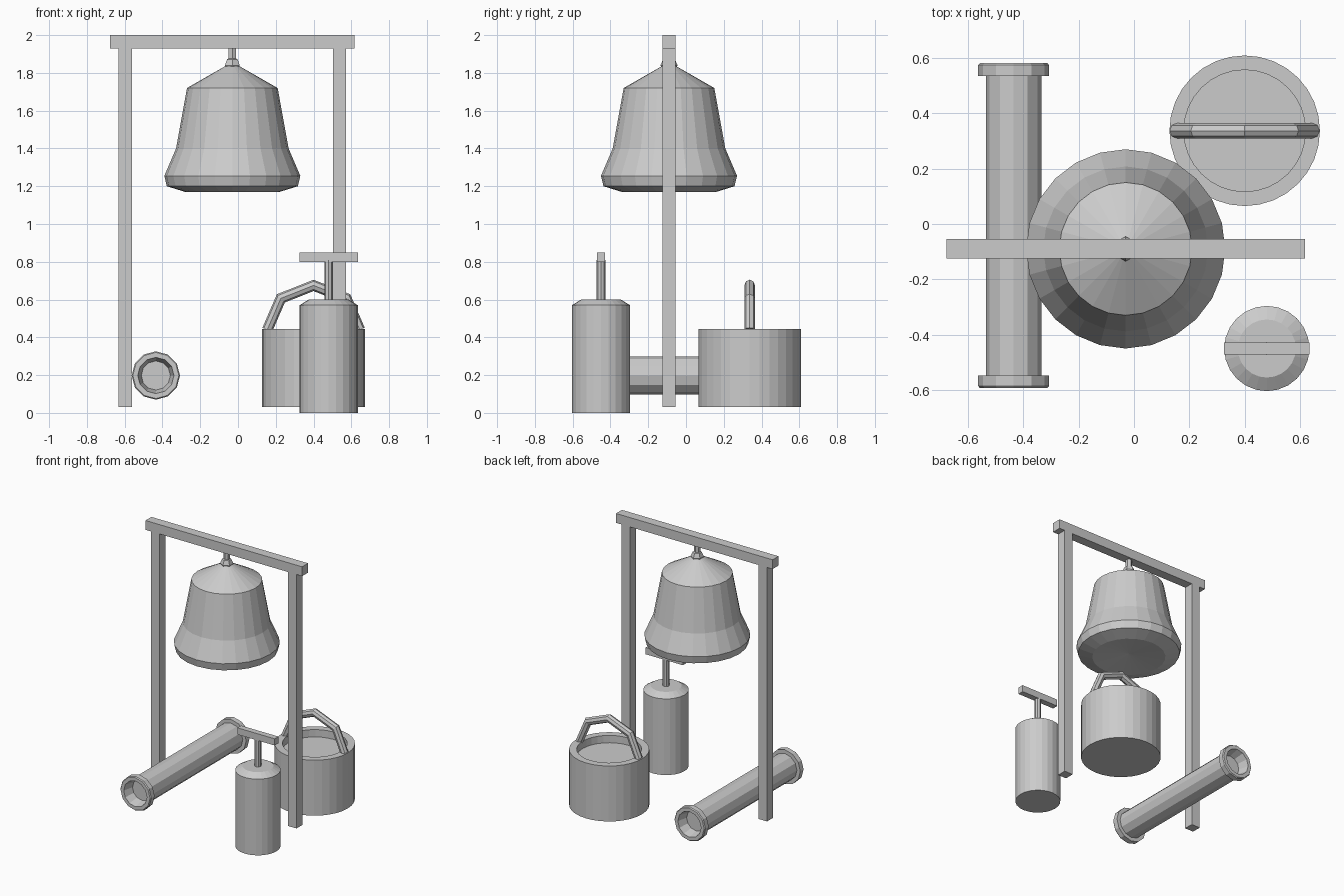
import bpy, bmesh, math
from mathutils import Vector, Matrix

if "Cube" in bpy.data.objects:
    bpy.data.objects.remove(bpy.data.objects["Cube"])


def finish(name, bm):
    bmesh.ops.recalc_face_normals(bm, faces=bm.faces)
    me = bpy.data.meshes.new(name)
    bm.to_mesh(me)
    bm.free()
    ob = bpy.data.objects.new(name, me)
    bpy.context.collection.objects.link(ob)
    return ob


def box(name, x, y, z):
    bm = bmesh.new()
    bmesh.ops.create_cube(bm, size=1)
    for v in bm.verts:
        v.co = [lo + (c + 0.5) * (hi - lo) for c, (lo, hi) in zip(v.co, (x, y, z))]
    return finish(name, bm)


def skin(bm, rings):
    for a, b in zip(rings, rings[1:]):
        n = max(len(a), len(b))
        for i in range(n):
            j = (i + 1) % n
            quad = [a[i % len(a)], a[j % len(a)], b[j % len(b)], b[i % len(b)]]
            bm.faces.new(list(dict.fromkeys(quad)))


def lathe(name, profile, n, center, along_y=False):
    """Revolve (radius, height) points; radius 0 makes a pole, open ends get caps."""
    bm = bmesh.new()
    rings = []
    for r, h in profile:
        if r == 0:
            rings.append([bm.verts.new((0, 0, h))])
        else:
            rings.append([bm.verts.new((r * math.sin(2 * math.pi * i / n),
                                        r * math.cos(2 * math.pi * i / n), h))
                          for i in range(n)])
    skin(bm, rings)
    for end in (rings[0], rings[-1]):
        if len(end) > 1:
            bm.faces.new(end)
    if along_y:
        bm.transform(Matrix.Rotation(-math.pi / 2, 4, 'X'))
    bm.transform(Matrix.Translation(center))
    return finish(name, bm)


def sweep_xz(name, path, r, n):
    """Tube along a path lying in a plane of constant y, with mitred corners."""
    bm = bmesh.new()
    rings = []
    for k, p in enumerate(path):
        d0 = (p - path[k - 1]).normalized() if k else None
        d1 = (path[k + 1] - p).normalized() if k < len(path) - 1 else None
        d0, d1 = d0 or d1, d1 or d0
        t = (d0 + d1).normalized()
        side = Vector((-t.z, 0, t.x)) / t.dot(d1)
        rings.append([bm.verts.new(p + r * (math.cos(2 * math.pi * i / n) * side
                                            + math.sin(2 * math.pi * i / n) * Vector((0, 1, 0))))
                      for i in range(n)])
    skin(bm, rings)
    bm.faces.new(rings[0])
    bm.faces.new(rings[-1])
    return finish(name, bm)


# Gallows frame
FX, FY = -0.03, -0.09
frame_y = (FY - 0.035, FY + 0.035)
box("frame_beam", (FX - 0.648, FX + 0.648), frame_y, (1.93, 2.0))
for label, s in (("left", -1), ("right", 1)):
    px = FX + s * 0.567
    box(label + "_post", (px - 0.035, px + 0.035), frame_y, (0.03, 1.93))

# Bell with hanger
lathe("bell", [(0, 1.84), (0.03, 1.84), (0.24, 1.72), (0.298, 1.40), (0.36, 1.255),
               (0.347, 1.20), (0.25, 1.17), (0, 1.195)], 24, (FX, FY, 0))
lathe("bell_knob", [(0, 1.795), (0.032, 1.808), (0.045, 1.84), (0.032, 1.872), (0, 1.885)],
      6, (FX, FY, 0))
lathe("bell_hanger", [(0.023, 1.85), (0.023, 1.94)], 6, (FX, FY, 0))

# Bucket with contents and handle
BX, BY = 0.40, 0.337
lathe("bucket", [(0.272, 0.03), (0.272, 0.445), (0.22, 0.445), (0.22, 0.39)], 32, (BX, BY, 0))
arc = [Vector((BX - 0.245 * math.cos(a), BY, 0.44 + 0.235 * math.sin(a)))
       for a in (i * math.pi / 4 for i in range(5))]
sweep_xz("bucket_handle", arc, 0.028, 8)

# Plunger canister
PX, PY = 0.48, -0.45
lathe("canister", [(0.154, 0), (0.154, 0.57), (0.105, 0.60)], 24, (PX, PY, 0))
lathe("plunger_rod", [(0.023, 0.59), (0.023, 0.81)], 8, (PX, PY, 0))
box("plunger_grip", (PX - 0.154, PX + 0.154), (PY - 0.022, PY + 0.022), (0.80, 0.85))

# Pipe lying along y, flanged and recessed at both ends
half = [(0.1, 0.541), (0.128, 0.541), (0.128, 0.58), (0.122, 0.587), (0.096, 0.587), (0.077, 0.51)]
lathe("pipe", [(r, -h) for r, h in reversed(half)] + half, 12, (-0.435, -0.006, 0.198), True)
